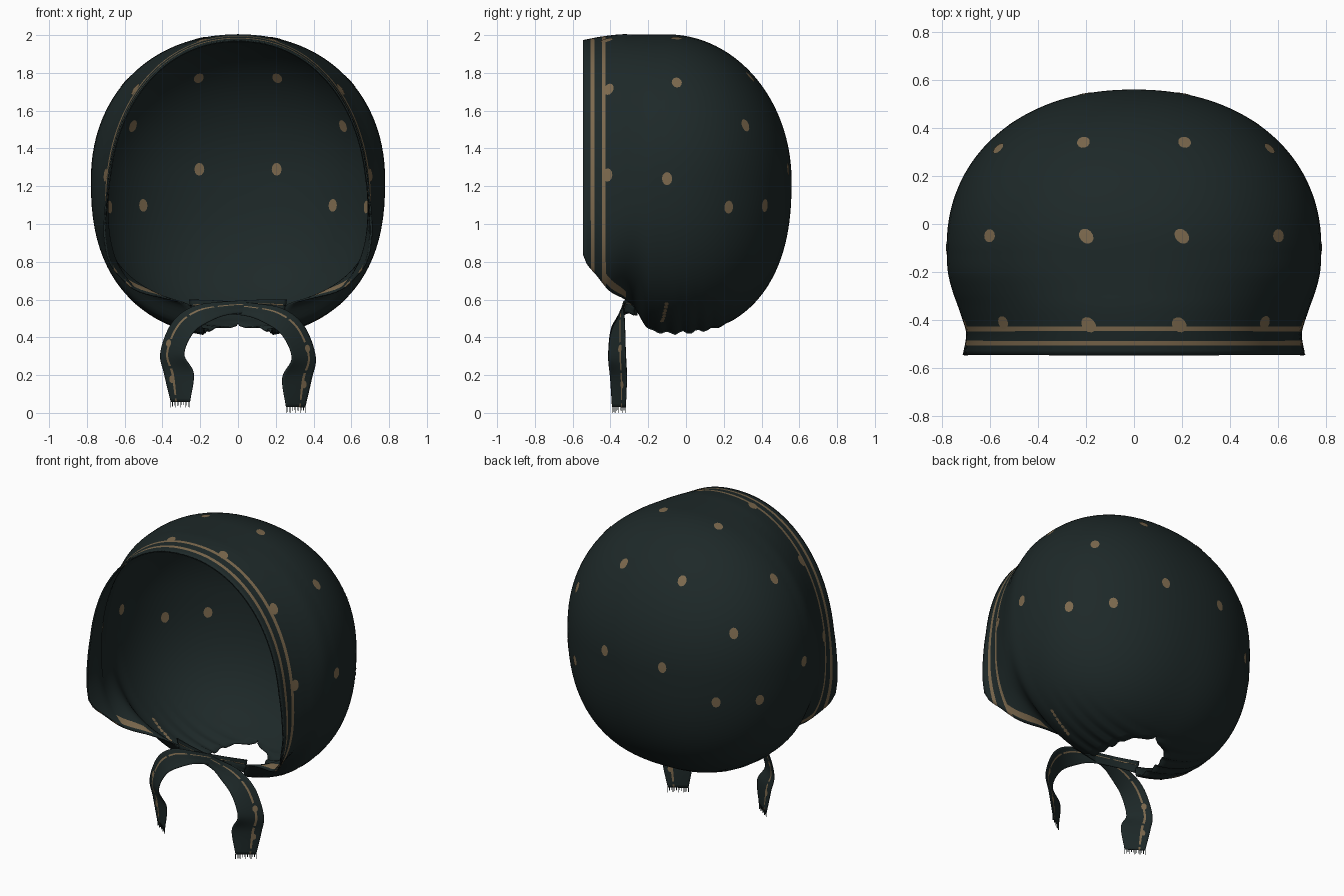
import bpy, bmesh, math, random
from mathutils import Vector
from mathutils.bvhtree import BVHTree

if "Cube" in bpy.data.objects:
    bpy.data.objects.remove(bpy.data.objects["Cube"])

random.seed(4)


def material(name, rgb):
    m = bpy.data.materials.new(name)
    m.diffuse_color = (*rgb, 1)
    m.use_nodes = True
    m.node_tree.nodes["Principled BSDF"].inputs["Base Color"].default_value = m.diffuse_color
    return m


CLOTH = material("dark_teal_cloth", (0.0125, 0.0215, 0.0215))
TAN = material("tan_print", (0.20, 0.14, 0.075))


def interp(keys, t):
    """Smooth curve through rows of (t, a, b, ...)."""
    t = min(max(t, keys[0][0]), keys[-1][0])
    i = max(j for j in range(len(keys) - 1) if keys[j][0] <= t)

    def slope(j, c):
        a, b = keys[max(j - 1, 0)], keys[min(j + 1, len(keys) - 1)]
        return (b[c] - a[c]) / (b[0] - a[0])

    p, q = keys[i], keys[i + 1]
    h = q[0] - p[0]
    u = (t - p[0]) / h
    return [(2*u**3 - 3*u*u + 1) * p[c] + (u**3 - 2*u*u + u) * h * slope(i, c)
            + (3*u*u - 2*u**3) * q[c] + (u**3 - u*u) * h * slope(i + 1, c)
            for c in range(1, len(p))]


def finish(name, bm, thickness=0.0, smooth=True):
    bmesh.ops.recalc_face_normals(bm, faces=bm.faces)
    me = bpy.data.meshes.new(name)
    bm.to_mesh(me)
    ob = bpy.data.objects.new(name, me)
    bpy.context.collection.objects.link(ob)
    me.materials.append(CLOTH)
    me.materials.append(TAN)
    if thickness:
        s = ob.modifiers.new("cloth_thickness", 'SOLIDIFY')
        s.thickness, s.offset = thickness, 0
    if smooth:
        bpy.ops.object.select_all(action='DESELECT')
        ob.select_set(True)
        bpy.context.view_layer.objects.active = ob
        bpy.ops.object.shade_smooth_by_angle(angle=math.radians(50))
    return ob


def grid_faces(bm, rows, rule):
    for i in range(len(rows) - 1):
        for k in range(len(rows[0]) - 1):
            f = bm.faces.new((rows[i][k], rows[i][k+1], rows[i+1][k+1], rows[i+1][k]))
            f.material_index = 1 if rule(i, k) else 0


# Hood shell: slices along y, each an arch from one lower edge over the top to the other
# rows: y, half width, top, widest height, bottom
FRONT = [(-0.545, .688, 1.97, 1.10, .30), (-0.45, .694, 1.988, 1.10, .43),
         (-0.35, .725, 2.0, 1.13, .54), (-0.28, .75, 2.0, 1.165, .55),
         (-0.2, .77, 2.0, 1.21, .44), (-0.1, .775, 2.0, 1.23, .415)]
EDGE = [(-0.545, .668), (-0.45, .60), (-0.35, .43), (-0.28, .26), (-0.2, .19),
        (0, .175), (.12, .13), (.2, 0), (.6, 0)]
Y0, DEPTH, M = -0.1, 0.655, 44


def slice_points(y):
    if y < Y0:
        w, top, zc, bot = interp(FRONT, y)
    else:
        s = min((y - Y0) / DEPTH, 1)
        w, zc = .775 * max(0, 1 - s**2.15) ** (1 / 2.15), 1.23
        top = zc + .77 * math.sqrt(max(0, 1 - s*s))
        bot = zc - .815 * max(0, 1 - s**2.4) ** (1 / 2.4)
    xe = max(0, interp(EDGE, y)[0]) if y < .2 else 0
    ratio = min(1, xe / w) if w > 1e-6 else 0
    a_end = math.acos(ratio ** 1.2)
    pts = []
    for k in range(-M, M + 1):
        f = abs(k) / M
        a = math.pi / 2 - f * (math.pi / 2 + a_end)
        n = 2.14 if a > 0 else 2.4
        x = w * max(0, math.cos(a)) ** (2 / n)
        z = abs(math.sin(a)) ** (2 / n)
        z = zc + (top - zc) * z if a > 0 else zc - (zc - bot) * z
        # lower corners of the rim flare outward
        if y < -.45:
            x += .026 * (-.45 - y) / .095 * min(1, max(0, (1.25 - z) / .3))
        # gathers near the neck edge
        if abs(y) < .26:
            g = max(0, (f - .72) / .28) ** 2 * math.cos(y / .26 * math.pi / 2)
            g *= .013 * math.sin(y * 80)
            x, z = x * (1 + g), zc + (z - zc) * (1 + g)
        pts.append(Vector((math.copysign(x, k) if k else 0, y, z)))
    return pts


ys = [-.545, -.525, -.505, -.485, -.465, -.445, -.425]
ys += [-.41 + .0155 * i for i in range(20)]
ys += [Y0 + DEPTH * math.sin(i / 48 * math.pi / 2) for i in range(49)]


def shell_colour(i, k):
    y = (ys[i] + ys[i+1]) / 2
    from_edge = min(k, 2 * M - 1 - k)
    if -.505 < y < -.485 or -.445 < y < -.425:
        return True
    return -.425 < y < -.32 and from_edge in (1, 2)      # stripe turning along the lobe


bm = bmesh.new()
grid_faces(bm, [[bm.verts.new(p) for p in slice_points(y)] for y in ys], shell_colour)
bmesh.ops.remove_doubles(bm, verts=bm.verts, dist=.0004)
bmesh.ops.dissolve_degenerate(bm, edges=bm.edges, dist=.0002)
bmesh.ops.recalc_face_normals(bm, faces=bm.faces)
bm.normal_update()
shell_tree = BVHTree.FromBMesh(bm)
finish("bonnet_shell", bm, .008)

# Plain lining folded inside the rim
bm = bmesh.new()
rows = []
for y in ys[:8]:
    mid = Vector((0, y, 1.15))
    rows.append([bm.verts.new(p + (mid - p).normalized() * .008) for p in slice_points(y)])
grid_faces(bm, rows, lambda i, k: False)
finish("rim_lining", bm)


def add_dot(bm, tree, target, r, gap):
    """Thin spot laid on both sides of the cloth."""
    c, n, _, _ = tree.find_nearest(Vector(target))
    u = n.orthogonal() if abs(n.z) > .95 else n.cross(Vector((0, 0, 1)))
    u.normalize()
    v = n.cross(u)
    for side in (gap, -gap):
        mid = bm.verts.new(c + n * side)
        ring = []
        for j in range(12):
            a = j * math.pi / 6
            p, pn, _, _ = tree.find_nearest(c + r * (u * math.cos(a) * .9 + v * math.sin(a) * 1.15))
            if pn.dot(n) < 0:
                pn = -pn
            ring.append(bm.verts.new(p + pn * side))
        for j in range(12):
            bm.faces.new((mid, ring[j], ring[(j+1) % 12])).material_index = 1


# Printed spots, mirrored left and right
SPOTS = [(.21, .34, 1.78), (.205, .53, 1.29), (.49, .39, 1.10), (.56, .31, 1.52),
         (.68, .22, 1.09), (.59, -.05, 1.74), (.2, -.05, 1.99), (.77, -.1, 1.24)]
RIM_SPOTS = [(.19, -.42, 1.98), (.57, -.42, 1.73), (.71, -.42, 1.26)]
bm = bmesh.new()
for sx in (-1, 1):
    for x, y, z in SPOTS:
        add_dot(bm, shell_tree, (sx * x, y, z), .030, .0065)
    for x, y, z in RIM_SPOTS:
        add_dot(bm, shell_tree, (sx * x, y, z), .031, .0065)
    # stretched spot caught in the side gathers
    for j in range(7):
        add_dot(bm, shell_tree, (sx * (.50 - .018 * j), -.10 - .005 * j, .63 - .02 * j), .012, .0065)
finish("printed_spots", bm)

# Ties: each leaves one lobe, crosses the middle and hangs on the other side
# rows: t, outer edge xyz, inner edge xyz (written for a tie hanging at +x)
TIE = [(0, -.26, -.26, .60, -.24, -.26, .52), (1, -.11, -.30, .595, -.13, -.30, .53),
       (2, .08, -.325, .58, .04, -.335, .515), (3, .24, -.33, .55, .145, -.375, .475),
       (4, .35, -.325, .46, .235, -.40, .41), (5, .41, -.32, .30, .285, -.41, .29),
       (6, .39, -.315, .18, .235, -.40, .185), (7, .355, -.32, .03, .255, -.39, .03)]
COLS, STEPS = 12, 56


def make_tie(name, sx, dy, lift):
    bm = bmesh.new()
    rows = []
    for i in range(STEPS + 1):
        t = 7 * i / STEPS
        e = interp(TIE, t)
        o, n = Vector(e[:3]), Vector(e[3:])
        row = []
        for k in range(COLS + 1):
            p = o.lerp(n, k / COLS)
            fade = max(0, 1 - t / 3)
            p.y += dy * fade
            p.z += lift * t / 7 + .006 * math.sin(k * 1.4) * fade    # folds where tied
            p.x *= sx
            row.append(bm.verts.new(p))
        rows.append(row)
    grid_faces(bm, rows, lambda i, k: k == 3 and i % 9 != 0)
    bm.normal_update()
    tree = BVHTree.FromBMesh(bm)
    end = [v.co.copy() for v in rows[-1]]
    finish(name, bm, .005)
    # spots on the tie
    bm = bmesh.new()
    for x, y, z in ((.365, -.345, .34), (.35, -.34, .15)):
        add_dot(bm, tree, (sx * x, y, z + lift), .018, .0045)
    finish(name + "_spots", bm)
    # frayed threads at the tie end
    bm = bmesh.new()
    for k, p in enumerate(end):
        length = .03 if k % 3 == 0 else random.uniform(.015, .028)
        m = bmesh.ops.create_cube(bm, size=1)["verts"]
        for v in m:
            v.co = Vector((v.co.x * .003, v.co.y * .003, (v.co.z - .5) * length)) + p
    finish(name + "_fringe", bm, smooth=False)


make_tie("right_tie", 1, 0, 0)
make_tie("left_tie", -1, -.014, .028)
